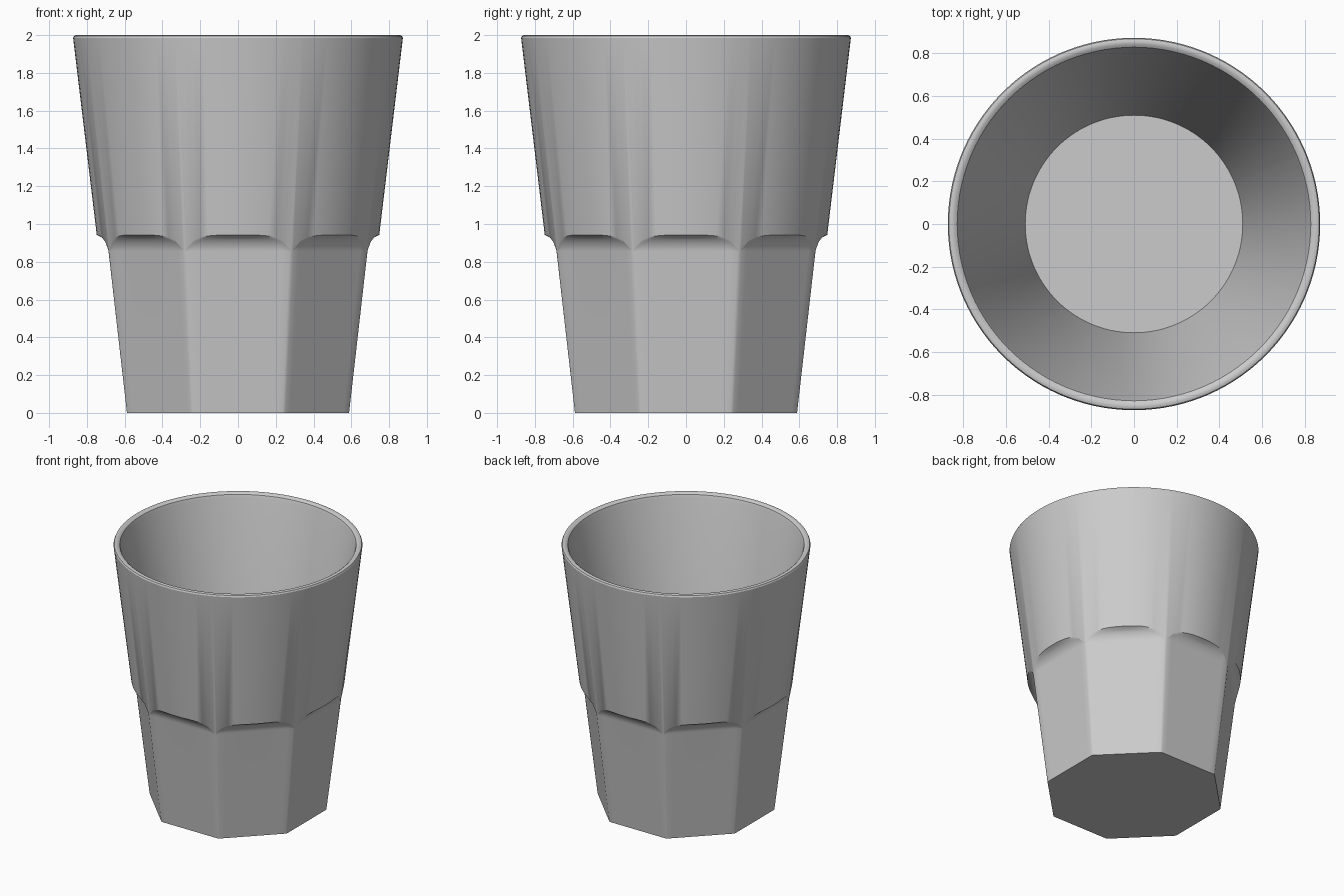
import bpy
import bmesh
from math import cos, sin, radians, sqrt

cube = bpy.data.objects.get("Cube")
if cube:
    bpy.data.objects.remove(cube)

SIDES = 8
FLAT_HALF = 21.7          # half angle of one flat, leaving a narrow corner band
FLAT_STEPS = 14
SCOOP_LOW, SCOOP_HIGH = 0.855, 0.94
SCOOP_ROWS = 7


def cone_radius(z):
    return 0.635 + 0.12 * z


def flat_distance(z):
    """Distance of a flat from the axis, with a concave scoop at its top."""
    d = 0.588 + 0.114 * min(z, SCOOP_LOW)
    if z > SCOOP_LOW:
        t = min((z - SCOOP_LOW) / (SCOOP_HIGH - SCOOP_LOW), 1)
        d += (cone_radius(SCOOP_HIGH) - d) * (1 - sqrt(1 - t * t)) ** 0.8
    return d


def arch_height(angle):
    """Height where the scoop runs out into the round wall."""
    low, high = SCOOP_LOW, SCOOP_HIGH
    for _ in range(30):
        mid = (low + high) / 2
        if flat_distance(mid) / cos(angle) < cone_radius(mid):
            low = mid
        else:
            high = mid
    return low + 0.002


def point(radius, angle, z):
    return (radius * sin(angle), -radius * cos(angle), z)


# One column per angle: flats closely divided, plus one column on each corner
columns = []
for side in range(SIDES):
    middle = radians(side * 360 / SIDES)
    for i in range(FLAT_STEPS + 1):
        local = radians(FLAT_HALF * (2 * i / FLAT_STEPS - 1))
        columns.append((middle + local, local))
    columns.append((middle + radians(22.5), radians(22.5)))

# Rounded rim and inner wall, from outside to inside
rim_and_inside = [(0.873, 1.985), (0.868, 1.996), (0.857, 2.0), (0.843, 1.998),
                  (0.829, 1.988), (0.821, 1.965), (0.51, 0.2)]

bm = bmesh.new()
loops = []
for angle, local in columns:
    top = arch_height(local)
    heights = [0] + [SCOOP_LOW + (top - SCOOP_LOW) * i / SCOOP_ROWS
                     for i in range(SCOOP_ROWS + 1)]
    column = []
    for z in heights:
        radius = min(cone_radius(z), flat_distance(z) / cos(local))
        column.append(bm.verts.new(point(radius, angle, z)))
    for radius, z in rim_and_inside:
        column.append(bm.verts.new(point(radius, angle, z)))
    loops.append(column)

for a, b in zip(loops, loops[1:] + loops[:1]):
    for i in range(len(a) - 1):
        bm.faces.new((a[i], b[i], b[i + 1], a[i + 1]))

# Underside and inner floor
bm.faces.new([c[0] for c in reversed(loops)])
bm.faces.new([c[-1] for c in loops])
bmesh.ops.recalc_face_normals(bm, faces=bm.faces)

mesh = bpy.data.meshes.new("tumbler")
bm.to_mesh(mesh)
bm.free()
tumbler = bpy.data.objects.new("tumbler", mesh)
bpy.context.collection.objects.link(tumbler)

grey = bpy.data.materials.new("light grey")
grey.use_nodes = True
colour = (0.6, 0.6, 0.6, 1)
grey.diffuse_color = colour
grey.node_tree.nodes["Principled BSDF"].inputs["Base Color"].default_value = colour
mesh.materials.append(grey)

bpy.context.view_layer.objects.active = tumbler
tumbler.select_set(True)
bpy.ops.object.shade_smooth_by_angle(angle=radians(30))
